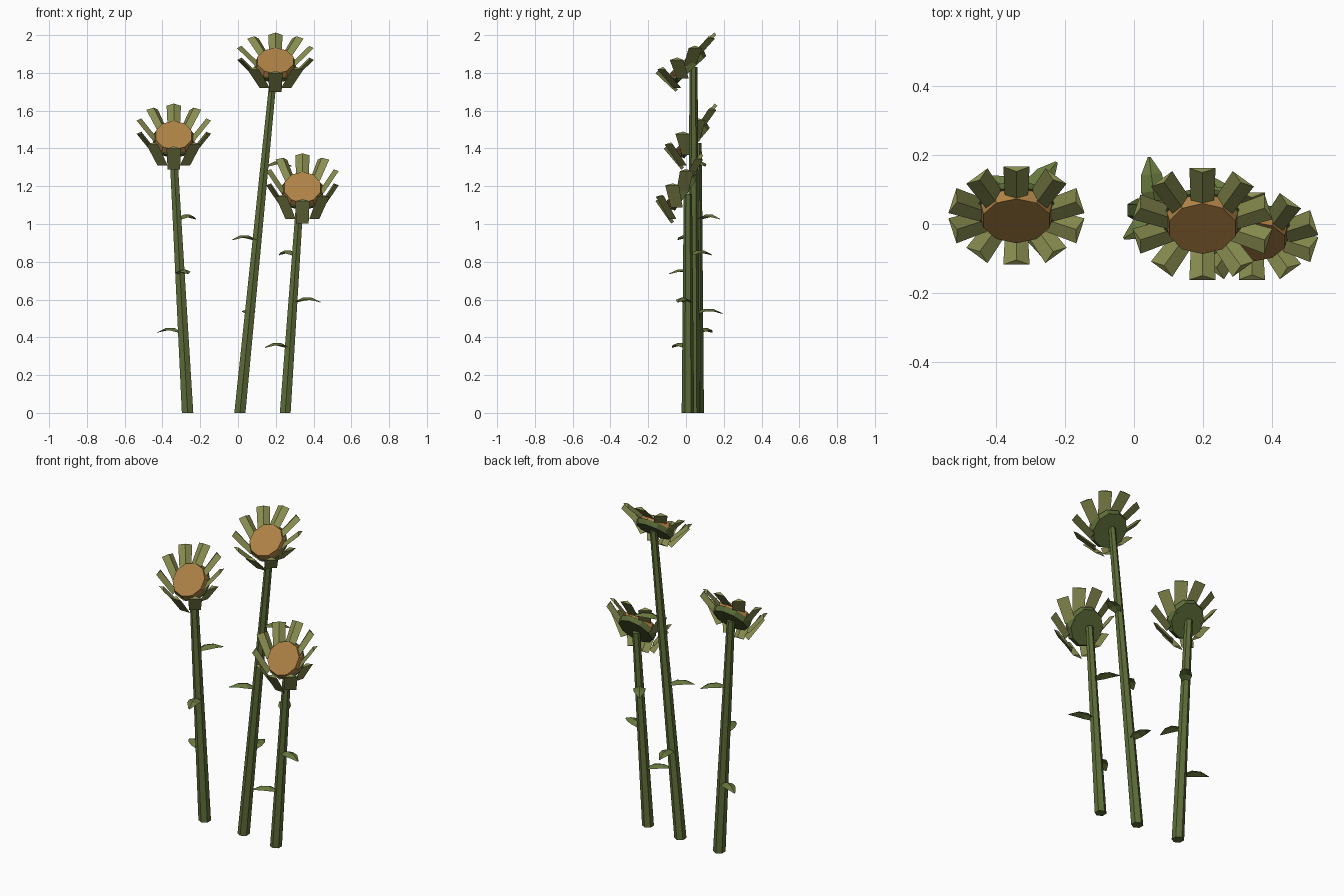
import bpy, bmesh
from math import sin, cos, pi, radians
from mathutils import Vector, Matrix

if "Cube" in bpy.data.objects:
    bpy.data.objects.remove(bpy.data.objects["Cube"])


def material(name, rgb):
    m = bpy.data.materials.new(name)
    m.diffuse_color = (*rgb, 1)
    m.use_nodes = True
    m.node_tree.nodes["Principled BSDF"].inputs["Base Color"].default_value = m.diffuse_color
    return m


STEM = material("stem_green", (0.11, 0.15, 0.04))
LEAF = material("leaf_green", (0.14, 0.19, 0.05))
PETAL = material("petal_olive", (0.25, 0.27, 0.08))
SEED = material("seed_brown", (0.42, 0.22, 0.06))


def finish(name, bm, mat):
    bmesh.ops.recalc_face_normals(bm, faces=bm.faces)
    me = bpy.data.meshes.new(name)
    bm.to_mesh(me)
    bm.free()
    me.materials.append(mat)
    ob = bpy.data.objects.new(name, me)
    bpy.context.collection.objects.link(ob)
    return ob


def loft(bm, rings):
    """Skin equal-length closed rings and cap both ends."""
    vs = [[bm.verts.new(p) for p in ring] for ring in rings]
    n = len(vs[0])
    for a, b in zip(vs, vs[1:]):
        for i in range(n):
            bm.faces.new((a[i], a[(i + 1) % n], b[(i + 1) % n], b[i]))
    bm.faces.new(vs[0][::-1])
    bm.faces.new(vs[-1])


def circle(r, z, n):
    return [Vector((r * cos(2 * pi * (i + .5) / n), r * sin(2 * pi * (i + .5) / n), z)) for i in range(n)]


def stem(name, base, top, r0, r1):
    bm = bmesh.new()
    loft(bm, [[p + base for p in circle(r0, 0, 6)], [p + top for p in circle(r1, 0, 6)]])
    finish(name, bm, STEM)


def disc(name, profile, matrix, mat):
    bm = bmesh.new()
    loft(bm, [[matrix @ p for p in circle(r, z, 10)] for r, z in profile])
    finish(name, bm, mat)


def petals(name, centre, elev):
    # ten ridged blades on a tilted ring, each rising outward
    bm = bmesh.new()
    up = Vector((0, cos(elev), sin(elev)))
    for k in range(10):
        t = pi / 2 + k * pi / 5
        c, s = cos(t), sin(t)
        d = Vector((c * cos(elev), s * cos(elev), sin(elev)))
        w = Vector((-s, c, 0))
        inner = Vector((-c * sin(elev), -s * sin(elev), cos(elev)))
        mid = centre + 0.148 * (c * Vector((1, 0, 0)) + s * up)
        loft(bm, [[mid + d * l - w * h, mid + d * l + w * h, mid + d * l + inner * 0.018]
                  for l, h in ((-0.0725, 0.033), (0.0725, 0.038))])
    finish(name, bm, PETAL)


def leaf(name, origin, azimuth):
    # creased blade that arches and droops: (length, half width, height)
    bm = bmesh.new()
    rings = []
    for l, h, z in ((0.0, 0.012, -0.005), (0.055, 0.036, 0.02), (0.105, 0.03, 0.02), (0.155, 0.004, -0.002)):
        d = 0.4 * h
        rings.append([Vector((l, -h, z - d)), Vector((l, 0, z)), Vector((l, h, z - d)),
                      Vector((l, 0, z - 0.004))])
    m = Matrix.Translation(origin) @ Matrix.Rotation(radians(azimuth), 4, 'Z')
    loft(bm, [[m @ p for p in r] for r in rings])
    finish(name, bm, LEAF)


# name, stem base, stem top, stem radii, head centre, tilt, leaves (height, azimuth)
FLOWERS = [
    ("left", (-0.267, 0.06, 0), (-0.345, 0.06, 1.43), (0.035, 0.023), (-0.34, 0.024, 1.457), 40,
     ((0.43, 150), (0.74, -75), (1.03, 50))),
    ("tall", (0.01, 0.04, 0), (0.192, 0.04, 1.83), (0.034, 0.021), (0.198, 0.0, 1.85), 47,
     ((0.53, 97), (0.92, 212), (1.31, 23))),
    ("short", (0.25, 0.01, 0), (0.33, 0.01, 1.16), (0.033, 0.022), (0.341, -0.035, 1.183), 35,
     ((0.35, 212), (0.59, -20), (0.84, 125))),
]

for name, base, top, (r0, r1), centre, tilt, leaves in FLOWERS:
    base, top, centre = Vector(base), Vector(top), Vector(centre)
    elev = radians(90 - tilt)
    stem(name + "_stem", base, top, r0, r1)
    for i, (z, az) in enumerate(leaves):
        leaf(f"{name}_leaf_{i + 1}", base.lerp(top, z / top.z), az)
    # flower head: green back plate, seed disc, petals
    m = Matrix.Translation(centre) @ Matrix.Rotation(elev, 4, 'X')
    disc(name + "_back_plate", ((0.105, -0.045), (0.115, -0.015)), m, STEM)
    disc(name + "_seed_disc", ((0.108, -0.014), (0.1, 0.02)), m, SEED)
    petals(name + "_petals", centre, elev)
